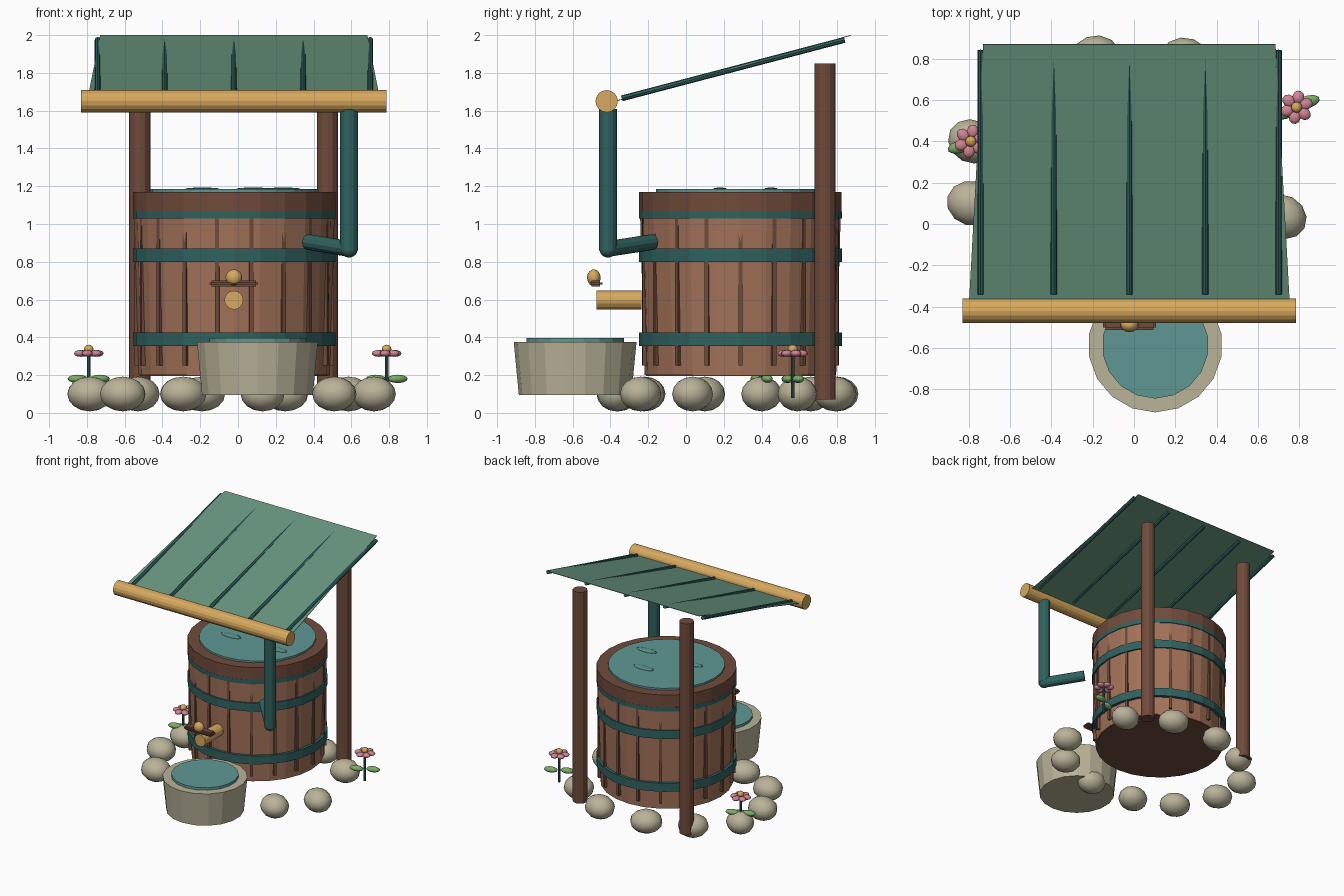
import bpy, bmesh, math, random
from mathutils import Vector, Matrix

if "Cube" in bpy.data.objects:
    bpy.data.objects.remove(bpy.data.objects["Cube"])

random.seed(4)


def mat(name, r, g, b):
    m = bpy.data.materials.new(name)
    lin = [((c / 255 + 0.055) / 1.055) ** 2.4 for c in (r, g, b)]
    m.diffuse_color = (*lin, 1)
    m.use_nodes = True
    m.node_tree.nodes["Principled BSDF"].inputs["Base Color"].default_value = m.diffuse_color
    return m


WOOD = mat("barrel wood", 162, 114, 88)
DARK = mat("dark wood", 112, 75, 59)
GOLD = mat("golden wood", 215, 169, 94)
TEAL = mat("dark teal metal", 47, 98, 95)
WATER = mat("water", 95, 153, 148)
ROOF = mat("roof green", 104, 150, 127)
STONE = mat("stone", 186, 179, 153)
PINK = mat("petal pink", 208, 133, 148)
LEAF = mat("leaf green", 122, 172, 102)


def finish(name, bm, material, smooth=False):
    bmesh.ops.recalc_face_normals(bm, faces=bm.faces[:])
    me = bpy.data.meshes.new(name)
    bm.to_mesh(me)
    bm.free()
    me.materials.append(material)
    for p in me.polygons:
        p.use_smooth = smooth
    ob = bpy.data.objects.new(name, me)
    bpy.context.collection.objects.link(ob)
    return ob


def rod(name, a, b, r1, material, r2=None, sides=12):
    """Cylinder or cone from point a to point b."""
    a, b = Vector(a), Vector(b)
    d = b - a
    m = Matrix.Translation((a + b) / 2) @ d.to_track_quat('Z', 'Y').to_matrix().to_4x4()
    bm = bmesh.new()
    bmesh.ops.create_cone(bm, cap_ends=True, segments=sides, radius1=r1,
                          radius2=r1 if r2 is None else r2, depth=d.length, matrix=m)
    return finish(name, bm, material)


def drum(name, x, y, z0, z1, r1, material, r2=None, sides=24):
    return rod(name, (x, y, z0), (x, y, z1), r1, material, r2, sides)


def blob(name, loc, size, material, turn=0, u=12, v=8):
    """Smooth ellipsoid turned about z."""
    bm = bmesh.new()
    m = Matrix.Translation(loc) @ Matrix.Rotation(turn, 4, 'Z') @ Matrix.Diagonal((*size, 1))
    bmesh.ops.create_uvsphere(bm, u_segments=u, v_segments=v, radius=1, matrix=m)
    return finish(name, bm, material, True)


# Barrel: body, rim, hoops and the water on top
BX, BY = -0.02, 0.288
drum("barrel_body", BX, BY, 0.2, 1.08, 0.507, WOOD, 0.532)
drum("barrel_base", BX, BY, 0.196, 0.21, 0.5, DARK)
drum("barrel_rim", BX, BY, 1.06, 1.17, 0.536, DARK)
drum("barrel_water", BX, BY, 1.16, 1.185, 0.447, WATER)
for z0, z1 in ((0.355, 0.425), (0.8, 0.87), (1.03, 1.065)):
    drum("barrel_hoop", BX, BY, z0, z1, 0.537, TEAL)

# Dark seams between the staves
bm = bmesh.new()
for i in range(18):
    m = (Matrix.Translation((BX, BY, 0)) @ Matrix.Rotation(math.radians(20 * i), 4, 'Z')
         @ Matrix.Translation((0.515, 0, 0.645)) @ Matrix.Diagonal((0.024, 0.022, 0.79, 1)))
    bmesh.ops.create_cube(bm, size=1, matrix=m)
finish("stave_seams", bm, DARK)

# Ripples on the water
for x, y in ((-0.19, 0.18), (0.24, 0.18), (0.08, 0.45)):
    blob("ripple", (x, y, 1.187), (0.09, 0.035, 0.006), WATER, u=16, v=6)

# Posts at the back
for x in (-0.52, 0.473):
    drum("post", x, 0.735, 0.07, 1.85, 0.056, DARK, sides=12)

# Roof sheet, tapering to the back
bm = bmesh.new()
sheet = [bm.verts.new(c) for c in ((-0.8, -0.40, 1.643), (0.755, -0.40, 1.643),
                                   (0.685, 0.87, 1.998), (-0.73, 0.87, 1.998))]
bm.faces.new(sheet)
roof = finish("roof_sheet", bm, ROOF)
mod = roof.modifiers.new("thickness", 'SOLIDIFY')
mod.thickness = 0.004
mod.offset = 0

# Roof ribs and the front beam
for x in (-0.743, -0.388, -0.022, 0.345, 0.7):
    rod("roof_rib", (x, -0.34, 1.665), (x, 0.84, 1.975), 0.0155, TEAL, sides=8)
rod("front_beam", (-0.83, -0.42, 1.65), (0.785, -0.42, 1.65), 0.059, GOLD, sides=16)

# Drain pipe with a spout reaching to the barrel
drum("down_pipe", 0.588, -0.413, 0.86, 1.61, 0.047, TEAL, sides=12)
blob("pipe_elbow", (0.588, -0.413, 0.868), (0.046, 0.046, 0.046), TEAL)
rod("pipe_spout", (0.588, -0.413, 0.868), (0.37, -0.175, 0.905), 0.042, TEAL, sides=12)

# Tap: spout, cross handle and knob
rod("tap_spout", (-0.022, -0.475, 0.597), (-0.022, -0.235, 0.597), 0.05, GOLD, sides=16)
bm = bmesh.new()
bmesh.ops.create_cube(bm, size=1, matrix=Matrix.Translation((-0.022, -0.477, 0.685))
                      @ Matrix.Diagonal((0.258, 0.07, 0.034, 1)))
bmesh.ops.bevel(bm, geom=bm.edges[:], offset=0.012, segments=2, affect='EDGES')
finish("tap_handle", bm, DARK)
blob("tap_knob", (-0.022, -0.488, 0.716), (0.044, 0.036, 0.044), GOLD)

# Stone tub with water
drum("tub", 0.103, -0.587, 0.095, 0.375, 0.298, STONE, 0.325, sides=18)
drum("tub_water", 0.103, -0.587, 0.365, 0.396, 0.258, WATER, sides=18)

# Ring of stones
ring = [(0.72, 0.035), (0.51, -0.24), (0.13, -0.37), (-0.29, -0.36), (-0.61, -0.22),
        (-0.785, 0.1), (-0.785, 0.40), (-0.53, 0.66), (-0.19, 0.80), (0.25, 0.79), (0.585, 0.59)]
for x, y in ring:
    s = random.uniform(0.95, 1.05)
    blob("stone", (x, y, 0.1), (0.122 * s, 0.108 * s, 0.092), STONE, random.uniform(-0.6, 0.6))

# Flowers
for fx, fy in ((-0.79, 0.40), (0.787, 0.565)):
    drum("flower_stem", fx, fy, 0.08, 0.31, 0.01, TEAL, sides=8)
    for i in range(6):
        a = math.radians(60 * i + 20)
        blob("petal", (fx + 0.048 * math.cos(a), fy + 0.048 * math.sin(a), 0.315),
             (0.034, 0.029, 0.018), PINK, a, 10, 6)
    blob("flower_centre", (fx, fy, 0.337), (0.027, 0.027, 0.024), GOLD, 0, 10, 6)
    for s in (-1, 1):
        blob("leaf", (fx + 0.058 * s, fy + 0.028 * s, 0.18), (0.056, 0.03, 0.022), LEAF,
             0.25, 10, 6)
